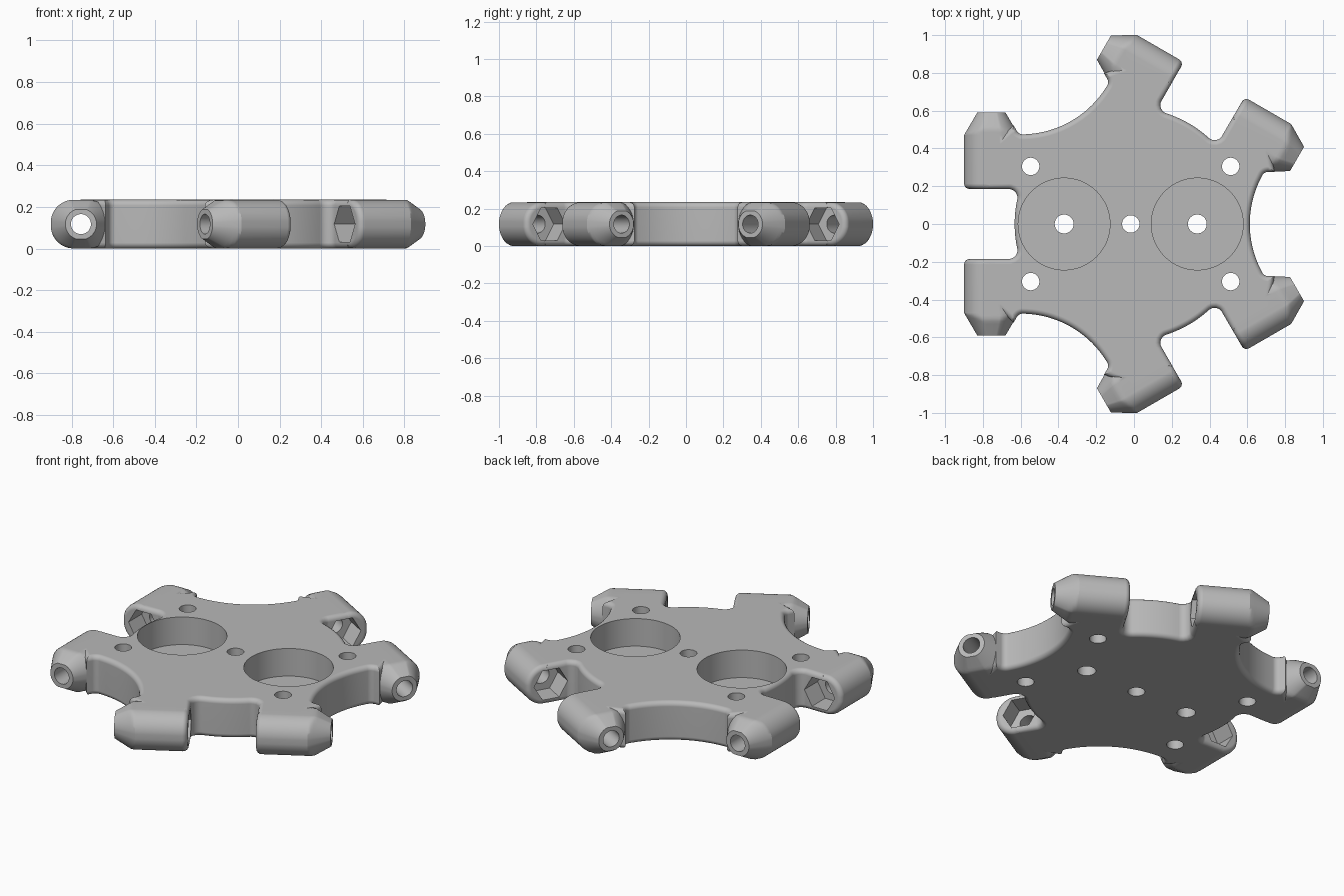
import bpy, bmesh
from math import sin, cos, pi, radians
from mathutils import Matrix, Vector

CENTER = Matrix.Translation((-0.017, 0, 0))
HEIGHT = 0.235
MID = HEIGHT / 2
EDGE = 0.028            # rounding of the rims
AXIS = 0.738            # distance of the bolt tubes from the hub centre
GROUPS = [CENTER @ Matrix.Rotation(radians(a), 4, 'Z') for a in (-60, 60, 180)]

if "Cube" in bpy.data.objects:
    bpy.data.objects.remove(bpy.data.objects["Cube"])

grey = bpy.data.materials.new("light_grey")
grey.use_nodes = True
grey.diffuse_color = (0.48, 0.48, 0.48, 1)
grey.node_tree.nodes["Principled BSDF"].inputs["Base Color"].default_value = (0.48, 0.48, 0.48, 1)


def make_object(name, bm):
    bmesh.ops.recalc_face_normals(bm, faces=bm.faces)
    mesh = bpy.data.meshes.new(name)
    bm.to_mesh(mesh)
    bm.free()
    mesh.materials.append(grey)
    obj = bpy.data.objects.new(name, mesh)
    bpy.context.collection.objects.link(obj)
    return obj


def loft(bm, sections):
    """Closed solid through a list of equally long point loops."""
    rings = [[bm.verts.new(p) for p in pts] for pts in sections]
    for a, b in zip(rings, rings[1:]):
        for i in range(len(a)):
            bm.faces.new((a[i - 1], a[i], b[i], b[i - 1]))
    bm.faces.new(rings[0])
    bm.faces.new(rings[-1])


def rounded(points, steps=6):
    """Replace every (x, y, radius) corner that has a radius with an arc."""
    out = []
    for i, (x, y, r) in enumerate(points):
        p = Vector((x, y))
        if not r:
            out.append(p)
            continue
        a = (Vector(points[i - 1][:2]) - p).normalized()
        b = (Vector(points[i + 1][:2]) - p).normalized()
        half = a.angle(b) / 2
        centre = p + (a + b).normalized() * (r / sin(half))
        reach = r * cos(half) / sin(half)
        start, end = p + a * reach - centre, p + b * reach - centre
        for k in range(steps + 1):
            out.append(centre + start.lerp(end, k / steps).normalized() * r)
    return out


def inset(points, d):
    """Move a counter-clockwise outline inwards by d."""
    out = []
    for i, p in enumerate(points):
        a = (p - points[i - 1]).normalized()
        b = (points[(i + 1) % len(points)] - p).normalized()
        na, nb = Vector((-a.y, a.x)), Vector((-b.y, b.x))
        out.append(p + (na + nb) * (d / (1 + na.dot(nb))))
    return out


def cylinder(bm, radius, depth, matrix, sides=48):
    bmesh.ops.create_cone(bm, cap_ends=True, segments=sides, radius1=radius,
                          radius2=radius, depth=depth, matrix=matrix)


def upright(bm, x, y, radius, bottom, sides=48):
    cylinder(bm, radius, 1, Matrix.Translation((x, y, bottom + 0.5)), sides)


# Hub plate: half of one third of the outline, mirrored and turned
half = [(0.615 * cos(radians(a)), 0.615 * sin(radians(a)), 0) for a in range(0, 13, 2)]
half += [(0.587, 0.185, 0.045), (0.765, 0.185, 0), (0.765, 0.44, 0),
         (0.70, 0.45, 0), (0.62, 0.522, 0), (0.592, 0.473, 0.035)]
turn = Matrix.Rotation(radians(60), 2)
for a in range(27, -1, -3):
    p = turn @ Vector((1.16 - 0.53 * cos(radians(a)), -0.53 * sin(radians(a))))
    half.append((p.x, p.y, 0))
half = rounded(half)
sector = [Vector((p.x, -p.y)) for p in reversed(half[1:-1])] + half
outline = [(m @ p.to_3d()).to_2d() for m in GROUPS for p in sector]

levels = []
for k in range(5):
    a = k * pi / 8
    levels.append((EDGE * (1 - cos(a)), HEIGHT - EDGE * (1 - sin(a))))
levels = [(d, HEIGHT - z) for d, z in reversed(levels)] + levels
bm = bmesh.new()
loft(bm, [[(p.x, p.y, z) for p in inset(outline, d)] for d, z in levels])
body = make_object("hub_plate", bm)


# Bolt tubes: rounded bar with a soft inner end and a conical outer end
def tube_section(shrink=0, limit=1, count=48):
    w, h, r = 0.145 - shrink, MID - 0.0005 - shrink, 0.11 - shrink
    pts = []
    for k in range(count):
        a = (k + 0.5) * 2 * pi / count
        c, s = cos(a), sin(a)
        p = Vector((r * c + (w - r) * (1 if c > 0 else -1),
                    r * s + (h - r) * (1 if s > 0 else -1)))
        pts.append(p * min(1, limit / p.length))
    return pts


stations = []
for k in range(4, -1, -1):
    a = k * pi / 8
    stations.append((0.1855 + EDGE * (1 - sin(a)), tube_section(EDGE * (1 - cos(a)))))
for k in range(9):
    f = k / 8
    stations.append((0.47 + 0.12 * f, tube_section(0, 0.146 - 0.071 * f)))

bm = bmesh.new()
for m in GROUPS:
    for side in (1, -1):
        loft(bm, [[m @ Vector((AXIS + p.x, side * t, MID + p.y)) for p in pts]
                  for t, pts in stations])
tubes = make_object("bolt_tubes", bm)

# Cutter: round pockets, corner holes and centre hole
POCKETS = (-0.37, 0.335)
bm = bmesh.new()
for x in POCKETS:
    upright(bm, x, 0, 0.243, 0.07, 96)
for x in (-0.547, 0.512):
    for y in (-0.305, 0.305):
        upright(bm, x, y, 0.046, -0.4)
upright(bm, -0.017, 0, 0.046, -0.4)
pockets = make_object("pocket_cutter", bm)

# Cutter: pocket floor holes and the bolt bores
bm = bmesh.new()
for x in POCKETS:
    upright(bm, x, 0, 0.05, -0.4)
for m in GROUPS:
    lie = m @ Matrix.Translation((AXIS, 0, MID)) @ Matrix.Rotation(pi / 2, 4, 'X')
    cylinder(bm, 0.048, 1.3, lie)
bores = make_object("bore_cutter", bm)

# Cutter: hexagonal nut sockets
bm = bmesh.new()
for m in GROUPS:
    for side in (1, -1):
        lie = (m @ Matrix.Translation((AXIS, side * 0.2, MID))
               @ Matrix.Rotation(pi / 2, 4, 'X') @ Matrix.Rotation(pi / 2, 4, 'Z'))
        cylinder(bm, 0.1, 0.22, lie, 6)
sockets = make_object("socket_cutter", bm)

# Combine everything into one solid part
bpy.ops.object.select_all(action='DESELECT')
body.select_set(True)
bpy.context.view_layer.objects.active = body
for other, operation in ((tubes, 'UNION'), (pockets, 'DIFFERENCE'),
                         (bores, 'DIFFERENCE'), (sockets, 'DIFFERENCE')):
    mod = body.modifiers.new(other.name, 'BOOLEAN')
    mod.object = other
    mod.operation = operation
    mod.solver = 'EXACT'
    bpy.ops.object.modifier_apply(modifier=mod.name)
    bpy.data.objects.remove(other)

bpy.ops.object.shade_smooth_by_angle(angle=radians(28))
weighted = body.modifiers.new("even_shading", 'WEIGHTED_NORMAL')
weighted.keep_sharp = True
